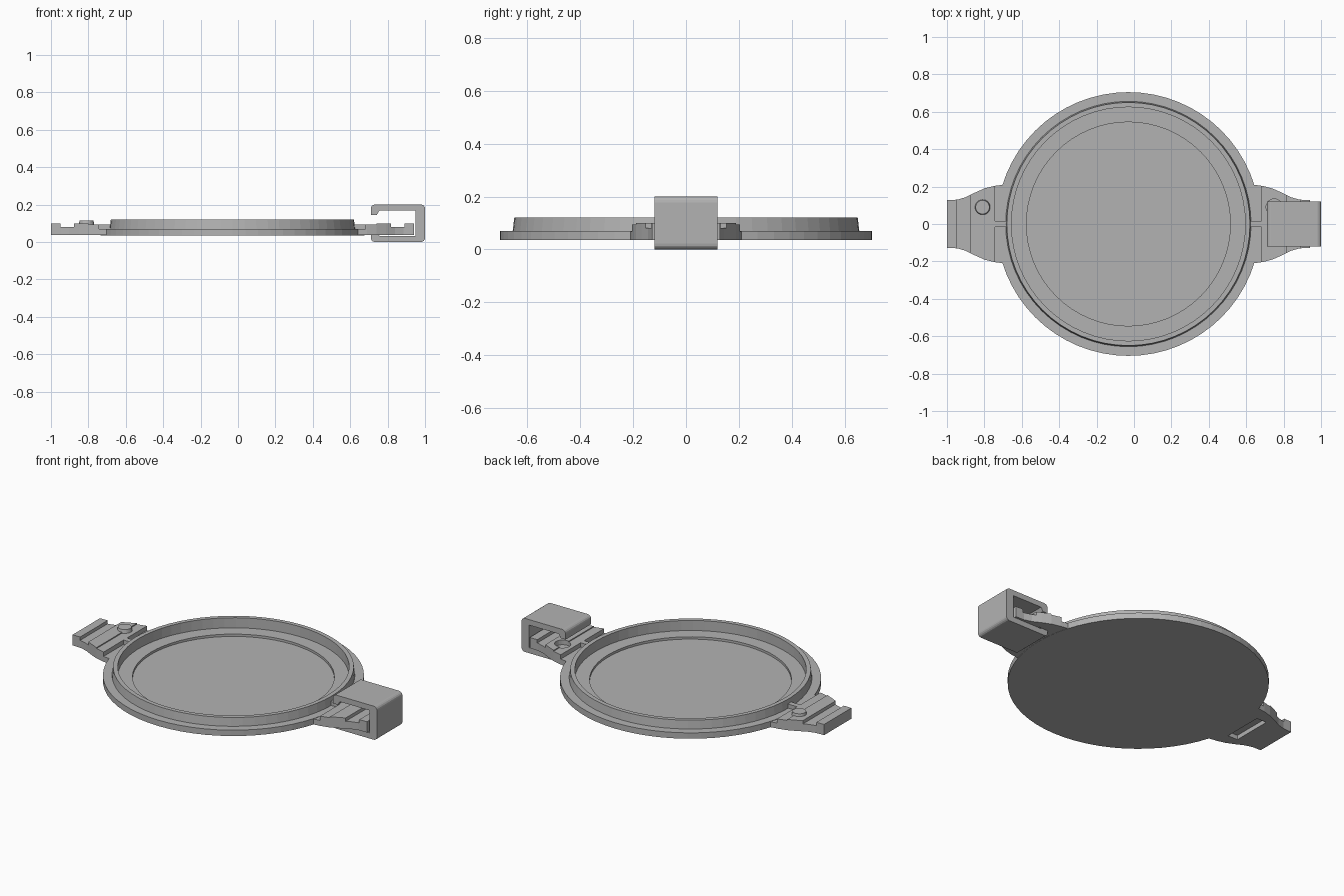
import bpy, bmesh, math

if "Cube" in bpy.data.objects:
    bpy.data.objects.remove(bpy.data.objects["Cube"])

CX = -0.03  # centre of the round pan
grey = bpy.data.materials.new("plain_grey")
grey.diffuse_color = (0.45, 0.45, 0.45, 1)
grey.use_nodes = True
grey.node_tree.nodes["Principled BSDF"].inputs["Base Color"].default_value = grey.diffuse_color


def finish(name, bm):
    bmesh.ops.recalc_face_normals(bm, faces=bm.faces)
    me = bpy.data.meshes.new(name)
    bm.to_mesh(me)
    bm.free()
    ob = bpy.data.objects.new(name, me)
    bpy.context.collection.objects.link(ob)
    me.materials.append(grey)
    return ob


def prism(name, pts, a, b, axis="z"):
    """Extrude a 2D outline from a to b along z (xy outline) or y (xz outline)."""
    bm = bmesh.new()
    put = (lambda p, h: (p[0], p[1], h)) if axis == "z" else (lambda p, h: (p[0], h, p[1]))
    lo = [bm.verts.new(put(p, a)) for p in pts]
    hi = [bm.verts.new(put(p, b)) for p in pts]
    bm.faces.new(lo)
    bm.faces.new(hi)
    n = len(pts)
    for i in range(n):
        bm.faces.new((lo[i], lo[(i + 1) % n], hi[(i + 1) % n], hi[i]))
    return finish(name, bm)


def box(name, x0, x1, y0, y1, z0, z1):
    return prism(name, [(x0, y0), (x1, y0), (x1, y1), (x0, y1)], z0, z1)


def disc(x, y, r, n=24):
    return [(x + r * math.cos(2 * math.pi * i / n), y + r * math.sin(2 * math.pi * i / n)) for i in range(n)]


def cut(ob, cutter):
    mod = ob.modifiers.new("cut", "BOOLEAN")
    mod.operation, mod.solver, mod.object = "DIFFERENCE", "EXACT", cutter
    bpy.context.view_layer.objects.active = ob
    bpy.ops.object.modifier_apply(modifier=mod.name)
    bpy.data.objects.remove(cutter)


# Round pan: flange, upright rim, inner ledge and shallow floor, as one lathe
profile = [(0.705, 0.035), (0.705, 0.07), (0.656, 0.07), (0.65, 0.12),
           (0.625, 0.12), (0.625, 0.06), (0.545, 0.06), (0.545, 0.046)]
N = 64
bm = bmesh.new()
rings = [[bm.verts.new((x, y, z)) for x, y in disc(CX, 0, r, N)] for r, z in profile]
for a, b in zip(rings, rings[1:]):
    for i in range(N):
        j = (i + 1) % N
        bm.faces.new((a[i], a[j], b[j], b[i]))
bm.faces.new(rings[0])
bm.faces.new(rings[-1])
finish("round_pan", bm)

# Flared end tabs, drawn for the left and mirrored about the pan centre
half = [(-1.0, 0.128), (-0.945, 0.13), (-0.90, 0.143), (-0.85, 0.168),
        (-0.80, 0.19), (-0.75, 0.203), (-0.70, 0.21), (-0.665, 0.208)]
outline = half + [(x, -y) for x, y in reversed(half)]
for side in ("left", "right"):
    mx = (lambda x: x) if side == "left" else (lambda x: 2 * CX - x)
    tab = prism(side + "_tab", [(mx(x), y) for x, y in outline], 0.036, 0.1)
    # top latch groove, lowered middle, underside clip groove, two recesses by the rim
    cuts = [(-0.95, -0.878, -0.3, 0.3, 0.08, 0.2), (-0.80, -0.6, -0.3, 0.3, 0.094, 0.2),
            (-0.83, -0.765, -0.121, 0.121, 0, 0.062),
            (-0.743, -0.6, 0.016, 0.3, 0.068, 0.2), (-0.743, -0.6, -0.3, -0.016, 0.068, 0.2)]
    for x0, x1, *rest in cuts:
        cut(tab, box("cutter", mx(x0), mx(x1), *rest))
    if side == "right":  # socket matching the peg
        cut(tab, prism("cutter", disc(mx(-0.81), 0.09, 0.044), 0.072, 0.2))

# Locating peg on the left tab
bm = bmesh.new()
bmesh.ops.create_cone(bm, cap_ends=True, segments=24, radius1=0.043, radius2=0.037, depth=0.03)
bmesh.ops.translate(bm, verts=bm.verts, vec=(-0.81, 0.09, 0.1))
finish("locating_peg", bm)

# C-shaped spring clip with hooked ends, rounded on the outside corners
section = [(0.71, 0), (1.0, 0), (1.0, 0.2), (0.71, 0.2), (0.71, 0.145), (0.742, 0.145), (0.756, 0.167),
           (0.95, 0.167), (0.95, 0.033), (0.756, 0.033), (0.742, 0.055), (0.71, 0.055)]
clip = prism("spring_clip", section, -0.12, 0.12, "y")
bm = bmesh.new()
bm.from_mesh(clip.data)
corners = {(0.71, 0.0), (1.0, 0.0), (1.0, 0.2), (0.71, 0.2)}
edges = [e for e in bm.edges
         if all((round(v.co.x, 3), round(v.co.z, 3)) in corners for v in e.verts)
         and abs(e.verts[0].co.y - e.verts[1].co.y) > 0.1]
bmesh.ops.bevel(bm, geom=edges, offset=0.022, segments=4, profile=0.5, affect="EDGES")
bm.to_mesh(clip.data)
bm.free()
